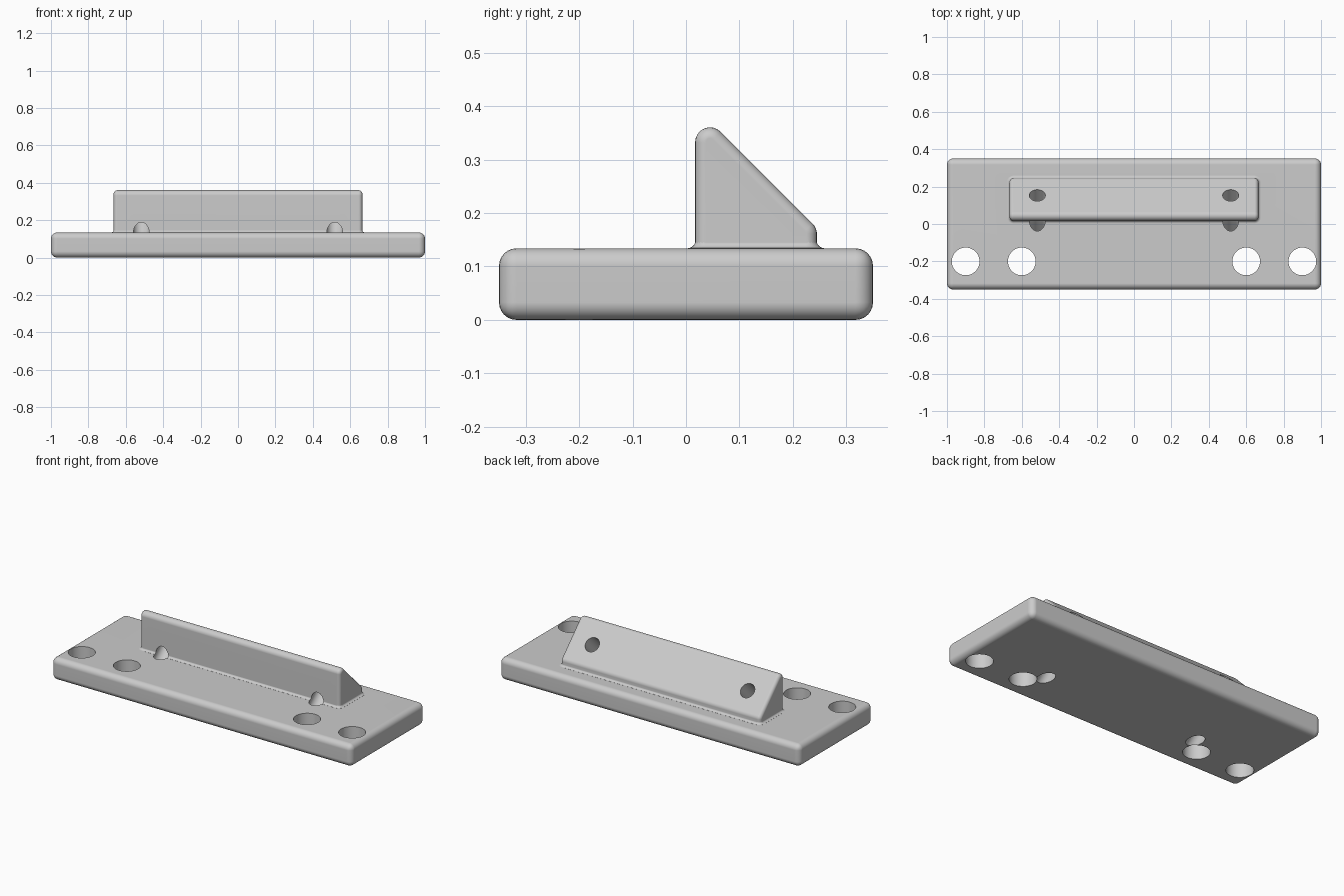
import bpy, bmesh
from math import sin, cos, pi, radians
from mathutils import Vector

if "Cube" in bpy.data.objects:
    bpy.data.objects.remove(bpy.data.objects["Cube"], do_unlink=True)

LENGTH, DEPTH, THICK = 2.0, 0.70, 0.134      # base plate
HALF, FRONT, BACK = 0.665, 0.017, 0.245      # wedge extents
SLOPE = 0.417                                # slope plane: y + z
ROUND, END_ROUND, FILLET = 0.028, 0.02, 0.014
COLOUR = (0.6, 0.6, 0.6, 1)

grey = bpy.data.materials.new("light grey")
grey.use_nodes = True
grey.diffuse_color = COLOUR
grey.node_tree.nodes["Principled BSDF"].inputs["Base Color"].default_value = COLOUR


def make_object(name, bm):
    bmesh.ops.recalc_face_normals(bm, faces=bm.faces)
    mesh = bpy.data.meshes.new(name)
    bm.to_mesh(mesh)
    bm.free()
    mesh.materials.append(grey)
    obj = bpy.data.objects.new(name, mesh)
    bpy.context.collection.objects.link(obj)
    return obj


def rounded(points, radii, steps=8):
    """Round the corners of a closed 2D outline with tangent arcs."""
    out = []
    for i, (p, r) in enumerate(zip(points, radii)):
        p = Vector(p)
        if not r:
            out.append(p)
            continue
        a = (Vector(points[i - 1]) - p).normalized()
        b = (Vector(points[(i + 1) % len(points)]) - p).normalized()
        half = a.angle(b) / 2
        centre = p + (a + b).normalized() * r / sin(half)
        reach = r * cos(half) / sin(half)
        start = (p + a * reach - centre).normalized()
        end = (p + b * reach - centre).normalized()
        out += [centre + start.slerp(end, k / steps) * r for k in range(steps + 1)]
    return out


def combine(target, part, operation):
    mod = target.modifiers.new(operation.title(), "BOOLEAN")
    mod.operation, mod.object, mod.solver = operation, part, "EXACT"
    bpy.context.view_layer.objects.active = target
    bpy.ops.object.modifier_apply(modifier=mod.name)
    bpy.data.objects.remove(part, do_unlink=True)


def cylinder(name, location, radius, depth, tilt=0):
    bpy.ops.mesh.primitive_cylinder_add(vertices=48, radius=radius, depth=depth,
                                        location=location, rotation=(tilt, 0, 0))
    obj = bpy.context.object
    obj.name = name
    obj.hide_render = True
    obj.data.materials.append(grey)
    return obj


# Base plate with rounded edges
bm = bmesh.new()
bmesh.ops.create_cube(bm, size=1)
bmesh.ops.scale(bm, vec=(LENGTH, DEPTH, THICK), verts=bm.verts)
bmesh.ops.translate(bm, vec=(0, 0, THICK / 2), verts=bm.verts)
bmesh.ops.bevel(bm, geom=bm.edges[:], offset=0.033, segments=6, profile=0.5, affect="EDGES")
body = make_object("mounting_block", bm)

# Wedge: rounded triangular profile, sunk into the plate
low = THICK - 0.06
profile = rounded([(FRONT, low), (BACK, low), (BACK, SLOPE - BACK), (FRONT, SLOPE - FRONT)],
                  [0, 0, ROUND, ROUND])
bm = bmesh.new()
cap = bm.faces.new([bm.verts.new((-HALF, p.x, p.y)) for p in profile])
sweep = bmesh.ops.extrude_face_region(bm, geom=[cap], use_keep_orig=True)
bmesh.ops.translate(bm, vec=(2 * HALF, 0, 0),
                    verts=[v for v in sweep["geom"] if isinstance(v, bmesh.types.BMVert)])
bmesh.ops.recalc_face_normals(bm, faces=bm.faces)
ends = [e for e in bm.edges if abs(e.verts[0].co.x - e.verts[1].co.x) < 1e-5]
bmesh.ops.bevel(bm, geom=ends, offset=END_ROUND, segments=5, profile=0.5, affect="EDGES")
wedge = make_object("wedge", bm)

# Concave fillet skirt where the wedge meets the plate
levels = [(FILLET, THICK - 0.02)]
for k in range(7):
    t = pi / 2 * k / 6
    levels.append((FILLET * (1 - sin(t)) - 0.0005, THICK + FILLET * (1 - cos(t)) + 0.0005))
bm = bmesh.new()
rings = []
for grow, z in levels:
    x, y0, y1 = HALF + grow, FRONT - grow, BACK + grow
    ring = rounded([(-x, y0), (x, y0), (x, y1), (-x, y1)], [END_ROUND + grow] * 4, 6)
    rings.append([bm.verts.new((p.x, p.y, z)) for p in ring])
for a, b in zip(rings, rings[1:]):
    for i in range(len(a)):
        bm.faces.new((a[i - 1], a[i], b[i], b[i - 1]))
bm.faces.new(rings[0])
bm.faces.new(rings[-1])
skirt = make_object("fillet_skirt", bm)

combine(body, wedge, "UNION")
combine(body, skirt, "UNION")

# Vertical mounting holes and slanted holes square to the slope
for side in (-1, 1):
    for x in (0.6, 0.9):
        combine(body, cylinder("mounting_hole", (side * x, -0.2, 0.07), 0.074, 0.5), "DIFFERENCE")
    combine(body, cylinder("slanted_hole", (side * 0.517, 0.02, 0.131), 0.043, 0.8, radians(-45)),
            "DIFFERENCE")

# Smooth rounded edges, flat large faces
bpy.ops.object.select_all(action="DESELECT")
body.select_set(True)
bpy.context.view_layer.objects.active = body
bpy.ops.object.shade_smooth_by_angle(angle=radians(30))
weighted = body.modifiers.new("Weighted Normals", "WEIGHTED_NORMAL")
weighted.keep_sharp = True
